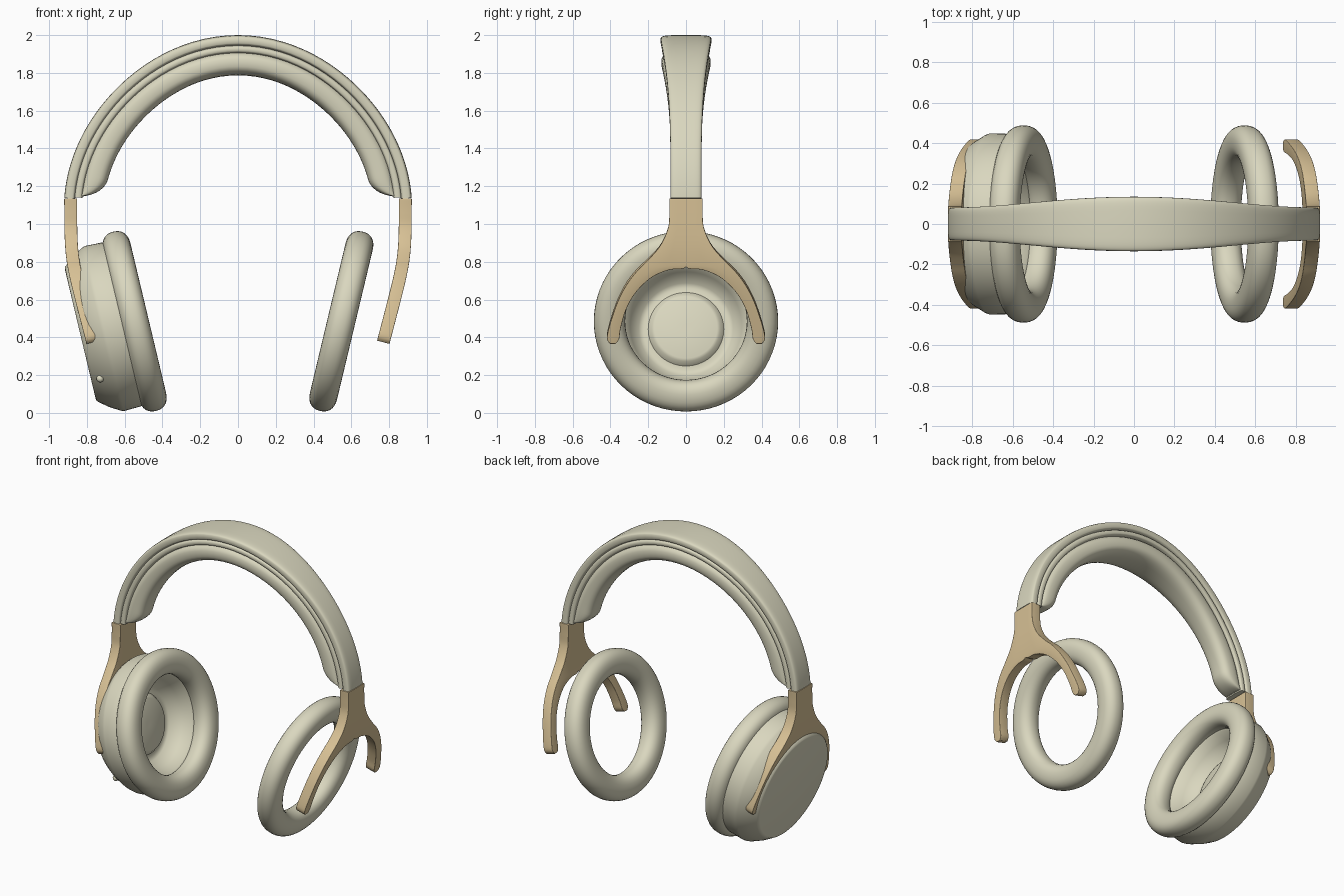
import bpy, bmesh, math
from mathutils import Vector

if "Cube" in bpy.data.objects:
    bpy.data.objects.remove(bpy.data.objects["Cube"])

TILT = math.radians(13.4)
CUP_C = Vector((0.547, 0, 0.485))     # centre of an ear cushion (mirrored for the left)
ARC_Z = 1.078                         # centre height of the headband arc


def material(name, rgb):
    m = bpy.data.materials.new(name)
    m.diffuse_color = (*rgb, 1)
    m.use_nodes = True
    m.node_tree.nodes["Principled BSDF"].inputs["Base Color"].default_value = m.diffuse_color
    return m


BODY = material("warm_grey", (0.70, 0.68, 0.52))
TAN = material("tan", (0.68, 0.53, 0.30))


def make(name, verts, faces, mat, angle=40):
    bm = bmesh.new()
    vs = [bm.verts.new(v) for v in verts]
    for f in faces:
        bm.faces.new([vs[i] for i in f])
    bmesh.ops.remove_doubles(bm, verts=bm.verts, dist=1e-5)
    bmesh.ops.recalc_face_normals(bm, faces=bm.faces)
    me = bpy.data.meshes.new(name)
    bm.to_mesh(me)
    bm.free()
    ob = bpy.data.objects.new(name, me)
    bpy.context.collection.objects.link(ob)
    me.materials.append(mat)
    bpy.ops.object.select_all(action='DESELECT')
    ob.select_set(True)
    bpy.context.view_layer.objects.active = ob
    bpy.ops.object.shade_smooth_by_angle(angle=math.radians(angle))
    return ob


def bridge(rows, n, closed_rows=False):
    """Quads between consecutive rings of n points."""
    count = rows if closed_rows else rows - 1
    return [(i * n + j, i * n + (j + 1) % n,
             (i + 1) % rows * n + (j + 1) % n, (i + 1) % rows * n + j)
            for i in range(count) for j in range(n)]


def cup_point(side, n, r, a):
    """Tilted ear frame: n outward along the axis, r and a around it."""
    y, d = r * math.sin(a), r * math.cos(a)
    s, c = math.sin(TILT), math.cos(TILT)
    return (side * (CUP_C.x + n * c + d * s), y, CUP_C.z - n * s + d * c)


def lathe(name, side, profile, closed, seg=72, angle=40):
    verts = [cup_point(side, n, r, 2 * math.pi * j / seg)
             for n, r in profile for j in range(seg)]
    faces = bridge(len(profile), seg, closed)
    if not closed:
        last = (len(profile) - 1) * seg
        faces += [tuple(range(seg)), tuple(range(last, last + seg))]
    return make(name, verts, faces, BODY, angle)


def superellipse(t, e):
    c, s = math.cos(t), math.sin(t)
    return (math.copysign(abs(c) ** (2 / e), c), math.copysign(abs(s) ** (2 / e), s))


def band(name, end_deg, section, e, steps=72, n=32):
    """Sweep a rounded section over the head; section(a) -> r_in, r_out, half width."""
    end = math.radians(end_deg)
    verts = []
    for i in range(steps + 1):
        a = -end * math.cos(math.pi * i / steps)
        r0, r1, w = section(a)
        dip = 0.015 * math.sin(2 * a) ** 2
        for j in range(n):
            u, v = superellipse(2 * math.pi * j / n, e)
            r = (r0 + r1) / 2 + u * (r1 - r0) / 2 - dip
            verts.append((r * math.sin(a), v * w, ARC_Z + r * math.cos(a)))
    faces = bridge(steps + 1, n)
    faces += [tuple(range(n)), tuple(range(steps * n, steps * n + n))]
    return make(name, verts, faces, BODY, 50)


def half_width(a):
    return 0.082 + 0.053 * math.cos(a) ** 4


def pad_section(a):
    start, end = math.radians(77), math.radians(85.2)
    k = 1.0
    if abs(a) > start:
        k = math.sqrt(max(0.03, 1 - ((abs(a) - start) / (end - start)) ** 2))
    return 0.842 - 0.133 * k, 0.842, half_width(a) * (0.80 + 0.17 * k)


# Headband: outer shell, recessed piping, inner padding
band("headband_shell", 86.3, lambda a: (0.864, 0.922, half_width(a)), 4.5)
band("headband_piping", 85.8, lambda a: (0.825, 0.87, half_width(a) * 0.95), 4)
band("headband_pad", 85.2, pad_section, 2.7)

# Ear cushions, a soft ring on both sides
ring = []
for k in range(28):
    u, v = superellipse(2 * math.pi * k / 28, 2.3)
    ring.append((0.074 * u, 0.405 + 0.083 * v))
for side, label in ((-1, "left"), (1, "right")):
    lathe("ear_cushion_" + label, side, ring, True, angle=60)

# Left ear cup: dished speaker plate inside, chamfered shell with flat face outside
lathe("ear_cup_left", -1, [
    (0.150, 0.02), (0.150, 0.165), (0.156, 0.180), (0.182, 0.200), (0.187, 0.225),
    (0.178, 0.250), (0.11, 0.295), (0.05, 0.325), (0.035, 0.35), (0.035, 0.425),
    (0.05, 0.441), (0.075, 0.446), (0.165, 0.449), (0.182, 0.443), (0.24, 0.408),
    (0.283, 0.373), (0.293, 0.364), (0.296, 0.352), (0.296, 0.02)], False)

# Small port on the front of the cup
lathe_a = math.radians(180 + 51)
port = Vector(cup_point(-1, 0.248, 0.402, lathe_a))
bpy.ops.mesh.primitive_uv_sphere_add(segments=16, ring_count=8, radius=0.02, location=port)
bpy.context.object.name = "cup_port"
bpy.context.object.data.materials.append(BODY)
bpy.ops.object.shade_smooth()


# Yokes: inner/outer outline of one half, smoothed, mirrored in y and thickened
def spline(pts, sub=5):
    out = []
    for i in range(len(pts) - 1):
        p = [Vector(pts[min(max(i + k, 0), len(pts) - 1)]) for k in (-1, 0, 1, 2)]
        for s in range(sub):
            t = s / sub
            out.append(0.5 * (2 * p[1] + (p[2] - p[0]) * t
                              + (2 * p[0] - 5 * p[1] + 4 * p[2] - p[3]) * t * t
                              + (3 * p[1] - p[0] - 3 * p[2] + p[3]) * t ** 3))
    return out + [Vector(pts[-1])]


HALF = [  # inner y, inner z, outer y, outer z
    (0, 1.135, 0.088, 1.135), (0, 1.06, 0.088, 1.06), (0, 0.98, 0.095, 0.98),
    (0, 0.88, 0.135, 0.89), (0, 0.778, 0.20, 0.815), (0.09, 0.763, 0.255, 0.762),
    (0.18, 0.725, 0.312, 0.69), (0.26, 0.652, 0.36, 0.60), (0.315, 0.56, 0.396, 0.50),
    (0.345, 0.46, 0.416, 0.425), (0.354, 0.40, 0.416, 0.393), (0.372, 0.374, 0.402, 0.374)]


def yoke_x(z):
    """Straight stem that eases into the tilt of the ear cup."""
    s = 0.06
    bend = s * math.log(1 + math.exp((0.82 - z) / s))
    return 0.886 - 0.262 * bend


for side, label in ((-1, "left"), (1, "right")):
    rows = spline([(a, b, 0) for a, b, _, _ in HALF])
    outer = spline([(c, d, 0) for _, _, c, d in HALF])
    verts, faces = [], []
    for m in (-1, 1):
        base = len(verts)
        for p, q in zip(rows, outer):
            for t in (0, 0.5, 1):
                g = p.lerp(q, t)
                y = max(g.x, 0)
                verts.append((side * yoke_x(g.y), m * y, g.y))
        for i in range(len(rows) - 1):
            for c in (0, 1):
                o = base + i * 3 + c
                faces.append((o, o + 1, o + 4, o + 3))
    yoke = make("yoke_" + label, verts, faces, TAN, 60)
    sol = yoke.modifiers.new("thickness", 'SOLIDIFY')
    sol.thickness, sol.offset = 0.068, 0
    bev = yoke.modifiers.new("round", 'BEVEL')
    bev.width, bev.segments = 0.02, 4
    bev.limit_method, bev.angle_limit = 'ANGLE', math.radians(50)
